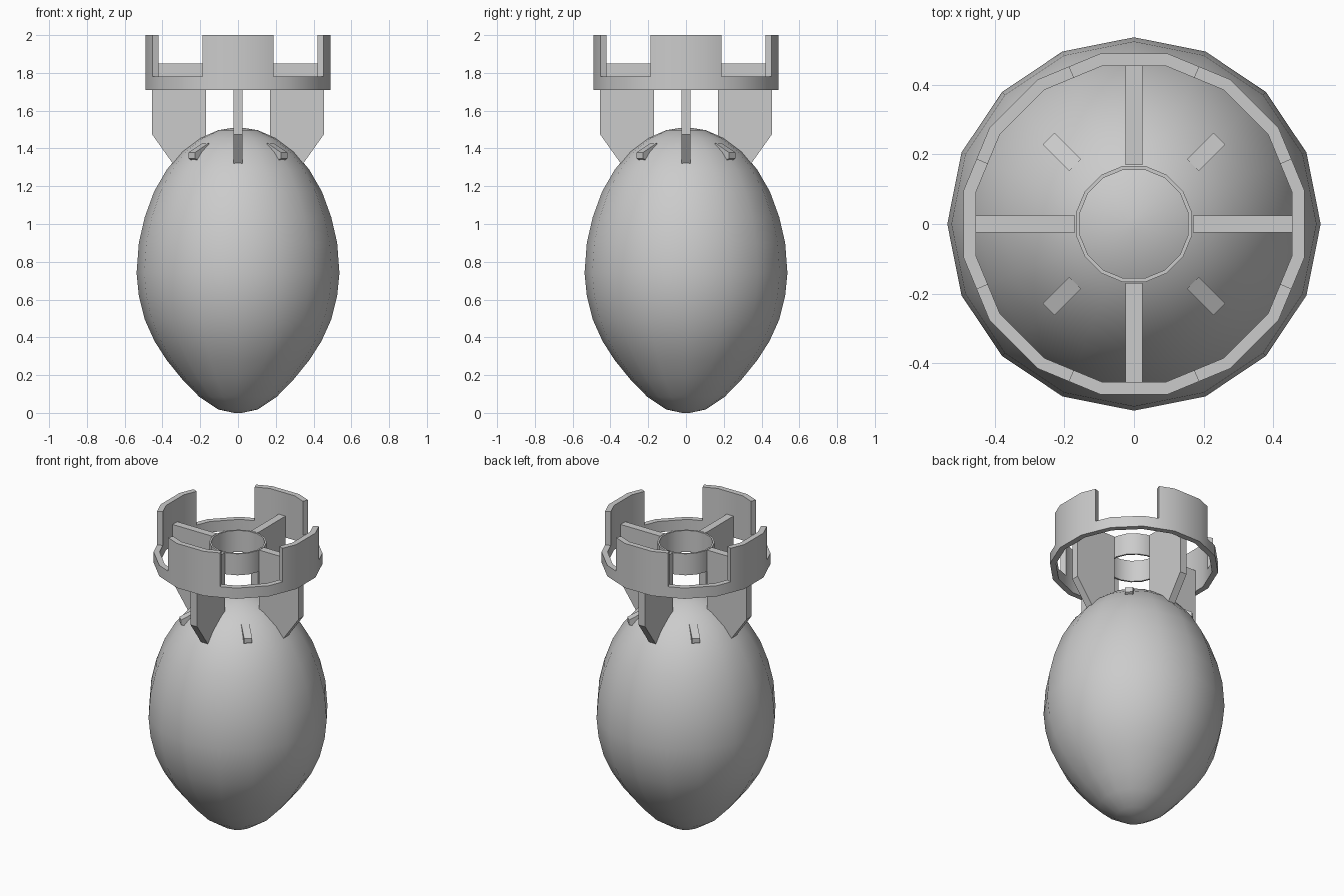
import bpy, bmesh
from math import sin, cos, pi, radians

if "Cube" in bpy.data.objects:
    bpy.data.objects.remove(bpy.data.objects["Cube"])


def finish(bm, name, angle=None):
    bmesh.ops.remove_doubles(bm, verts=bm.verts, dist=1e-5)
    bmesh.ops.recalc_face_normals(bm, faces=bm.faces)
    mesh = bpy.data.meshes.new(name)
    bm.to_mesh(mesh)
    bm.free()
    ob = bpy.data.objects.new(name, mesh)
    bpy.context.collection.objects.link(ob)
    if angle:
        bpy.ops.object.select_all(action='DESELECT')
        ob.select_set(True)
        bpy.context.view_layer.objects.active = ob
        bpy.ops.object.shade_smooth_by_angle(angle=radians(angle))
    return ob


def lathe(name, profile, offset=0.0, sides=16, closed=False, angle=30):
    bm = bmesh.new()
    rings = [[bm.verts.new((r * cos(a), r * sin(a), z))
              for a in [2 * pi * (i + offset) / sides for i in range(sides)]]
             for r, z in profile]
    n = len(rings)
    for k in range(n if closed else n - 1):
        a, b = rings[k], rings[(k + 1) % n]
        for i in range(sides):
            j = (i + 1) % sides
            bm.faces.new((a[i], a[j], b[j], b[i]))
    if not closed:
        bm.faces.new(rings[0])
        bm.faces.new(rings[-1])
    return finish(bm, name, angle)


def radial_plate(name, profile, thickness, angle):
    # extruded (radius, z) outline, turned about the z axis
    bm = bmesh.new()
    c, s, h = cos(angle), sin(angle), thickness / 2
    sides = [[bm.verts.new((r * c - t * s, r * s + t * c, z)) for r, z in profile]
             for t in (-h, h)]
    bm.faces.new(sides[0])
    bm.faces.new(sides[1])
    n = len(profile)
    for i in range(n):
        j = (i + 1) % n
        bm.faces.new((sides[0][i], sides[0][j], sides[1][j], sides[1][i]))
    return finish(bm, name)


# Egg-shaped body
body = [(0.02, 0.0), (0.104, 0.018), (0.205, 0.085), (0.297, 0.18),
        (0.378, 0.28), (0.442, 0.38), (0.494, 0.495), (0.525, 0.62),
        (0.537, 0.74), (0.525, 0.90), (0.494, 1.035), (0.445, 1.17),
        (0.378, 1.287), (0.297, 1.384), (0.205, 1.453), (0.104, 1.497),
        (0.02, 1.51)]
lathe("body", body, angle=60)

# Inner tube of the tail
lathe("tail_tube", [(0.170, 1.71), (0.170, 1.85), (0.159, 1.85), (0.159, 1.71)],
      offset=0.5, closed=True)

# Four tail fins and four small lugs between them
fin = [(0.17, 1.85), (0.455, 1.85), (0.455, 1.475), (0.345, 1.32), (0.17, 1.32)]
lug = [(0.24, 1.43), (0.347, 1.378), (0.347, 1.348), (0.30, 1.325), (0.24, 1.36)]
for q in range(4):
    radial_plate(f"tail_fin_{q + 1}", fin, 0.048, q * pi / 2)
    radial_plate(f"lug_{q + 1}", lug, 0.048, q * pi / 2 + pi / 4)

# Crenellated tail ring: 16 flats, each split at its middle
bm = bmesh.new()
LEVELS = (1.71, 1.78, 2.0)


def filled(i, lv):
    return lv == 0 or (lv == 1 and (i + 2) % 8 < 4)


def point(i, lv, outer):
    r = (0.49 if outer else 0.455) / (cos(pi / 16) if i % 2 else 1)
    a = i * pi / 16
    return bm.verts.new((r * cos(a), r * sin(a), LEVELS[lv]))


def quad(*keys):
    bm.faces.new([point(*k) for k in keys])


for lv in (0, 1):
    for i in range(32):
        if not filled(i, lv):
            continue
        j, u = i + 1, lv + 1
        for o in (0, 1):
            quad((i, lv, o), (j, lv, o), (j, u, o), (i, u, o))
        if lv == 0:
            quad((i, 0, 0), (j, 0, 0), (j, 0, 1), (i, 0, 1))
        if lv == 1 or not filled(i, 1):
            quad((i, u, 0), (j, u, 0), (j, u, 1), (i, u, 1))
        for edge, near in ((i, i - 1), (j, j)):
            if not filled(near, lv):
                quad((edge, lv, 0), (edge, u, 0), (edge, u, 1), (edge, lv, 1))
finish(bm, "tail_ring", 30)
